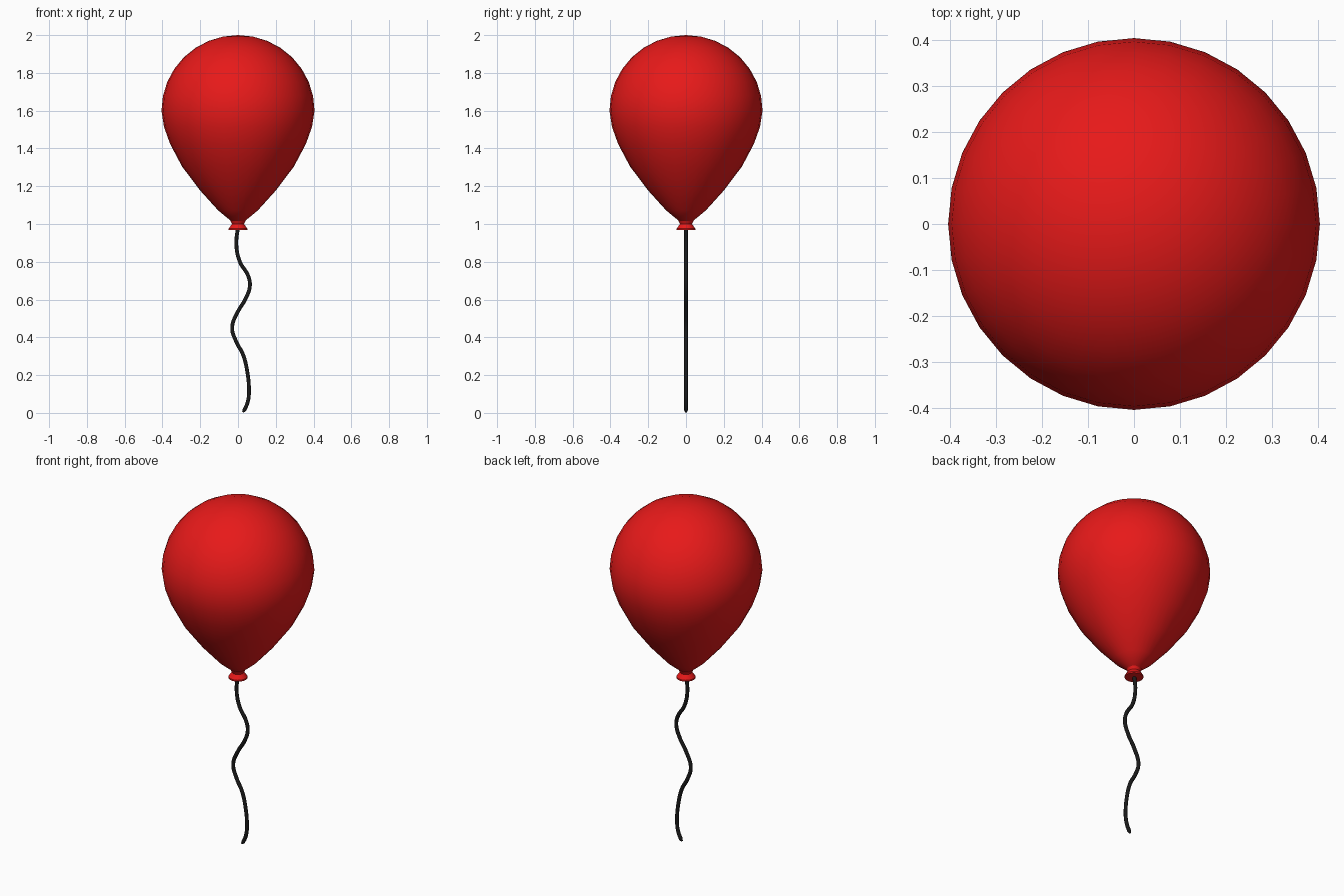
import bpy, bmesh
from math import sin, cos, pi, radians

if "Cube" in bpy.data.objects:
    bpy.data.objects.remove(bpy.data.objects["Cube"])


def material(name, color):
    m = bpy.data.materials.new(name)
    m.diffuse_color = color
    m.use_nodes = True
    m.node_tree.nodes["Principled BSDF"].inputs["Base Color"].default_value = m.diffuse_color
    return m


def lathe(name, profile, sides, mat, angle):
    """Revolve (radius, z) points about the z axis; radius 0 makes a pole."""
    bm = bmesh.new()
    rings = []
    for r, z in profile:
        n = sides if r > 0 else 1
        rings.append([bm.verts.new((r * cos(2 * pi * i / sides),
                                    r * sin(2 * pi * i / sides), z)) for i in range(n)])
    for a, b in zip(rings, rings[1:]):
        for i in range(sides):
            j = (i + 1) % sides
            quad = [a[i % len(a)], a[j % len(a)], b[j % len(b)], b[i % len(b)]]
            bm.faces.new(list(dict.fromkeys(quad)))
    bmesh.ops.recalc_face_normals(bm, faces=bm.faces)
    me = bpy.data.meshes.new(name)
    bm.to_mesh(me)
    bm.free()
    me.materials.append(mat)
    ob = bpy.data.objects.new(name, me)
    bpy.context.collection.objects.link(ob)
    bpy.ops.object.select_all(action='DESELECT')
    ob.select_set(True)
    bpy.context.view_layer.objects.active = ob
    bpy.ops.object.shade_smooth_by_angle(angle=radians(angle))
    return ob


red = material("red", (0.8, 0.01, 0.01, 1))
black = material("black", (0.01, 0.01, 0.01, 1))

# Balloon: hemisphere on top, tapering teardrop below
R, MID = 0.405, 1.6
dome = [(R * sin(pi / 16 * k), MID + 0.4 * cos(pi / 16 * k)) for k in range(9)]
taper = [(0.392, 1.515), (0.36, 1.425), (0.296, 1.304), (0.2, 1.177),
         (0.106, 1.073), (0.035, 1.014), (0, 1.005)]
lathe("balloon", dome + taper, 32, red, 60)

# Knot: pinched neck flaring to a flat lip
lathe("knot", [(0, 1.02), (0.04, 1.016), (0.032, 1.0), (0.05, 0.975),
               (0.05, 0.967), (0, 0.967)], 32, red, 35)

# String: wavy tube hanging in the x-z plane
path = [(0, 0.985), (-0.009, 0.89), (0.01, 0.80), (0.053, 0.727), (0.063, 0.675),
        (0.041, 0.606), (0, 0.537), (-0.031, 0.452), (-0.01, 0.378), (0.026, 0.31),
        (0.048, 0.225), (0.058, 0.114), (0.052, 0.06), (0.033, 0.015), (0.026, 0.004)]
cu = bpy.data.curves.new("string", 'CURVE')
cu.dimensions = '3D'
cu.bevel_depth = 0.0105
cu.bevel_resolution = 3
cu.resolution_u = 6
cu.use_fill_caps = True
sp = cu.splines.new('BEZIER')
sp.bezier_points.add(len(path) - 1)
for p, (x, z) in zip(sp.bezier_points, path):
    p.co = (x, 0, z)
    p.handle_left_type = p.handle_right_type = 'AUTO'
sp.bezier_points[-1].radius = 0.5  # rounded tip
sp.use_smooth = True
cu.materials.append(black)
bpy.context.collection.objects.link(bpy.data.objects.new("string", cu))
